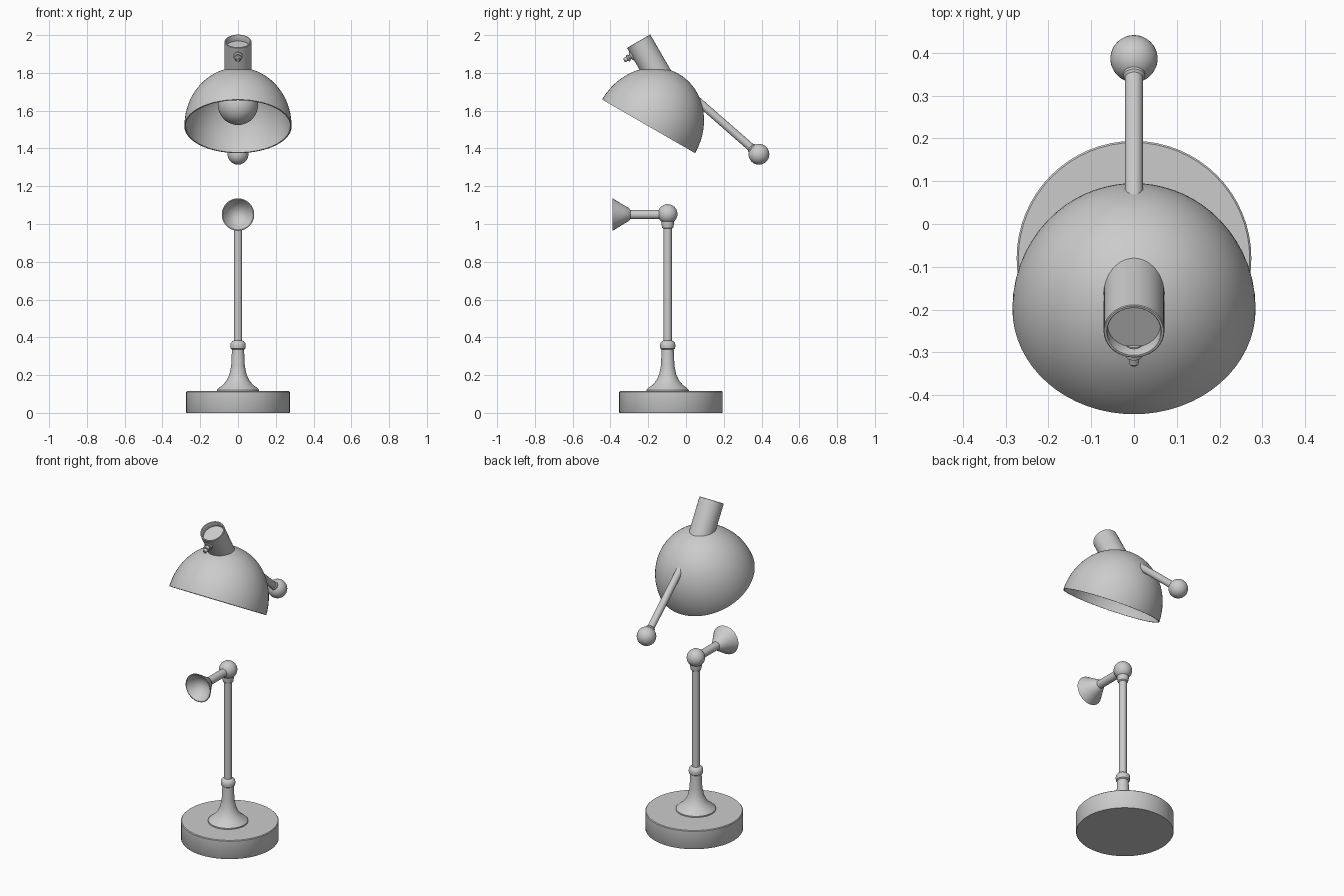
import bpy, bmesh, math
from mathutils import Vector

if "Cube" in bpy.data.objects:
    bpy.data.objects.remove(bpy.data.objects["Cube"])

grey = bpy.data.materials.new("light grey")
grey.diffuse_color = (0.6, 0.6, 0.6, 1)
grey.use_nodes = True
grey.node_tree.nodes["Principled BSDF"].inputs["Base Color"].default_value = grey.diffuse_color


def lathe(name, profile, origin, axis, segs=48):
    """Revolve (radius, distance) points around an axis through origin."""
    rot = Vector((0, 0, 1)).rotation_difference(Vector(axis).normalized())
    bm = bmesh.new()
    rings = []
    for r, h in profile:
        if r < 1e-5:
            rings.append([bm.verts.new((0, 0, h))] * segs)
        else:
            rings.append([bm.verts.new((r * math.cos(2 * math.pi * i / segs),
                                        r * math.sin(2 * math.pi * i / segs), h))
                          for i in range(segs)])
    for a, b in zip(rings, rings[1:]):
        for i in range(segs):
            j = (i + 1) % segs
            corners = list(dict.fromkeys((a[i], a[j], b[j], b[i])))
            if len(corners) > 2:
                bm.faces.new(corners)
    bmesh.ops.recalc_face_normals(bm, faces=bm.faces)
    mesh = bpy.data.meshes.new(name)
    bm.to_mesh(mesh)
    bm.free()
    ob = bpy.data.objects.new(name, mesh)
    bpy.context.collection.objects.link(ob)
    ob.location = origin
    ob.rotation_mode = 'QUATERNION'
    ob.rotation_quaternion = rot
    mesh.materials.append(grey)
    bpy.ops.object.select_all(action='DESELECT')
    ob.select_set(True)
    bpy.context.view_layer.objects.active = ob
    bpy.ops.object.shade_smooth_by_angle(angle=math.radians(35))
    return ob


def arc(r, h, n, start=0.0, end=90.0):
    """Elliptical arc of profile points."""
    angles = [math.radians(start + (end - start) * i / n) for i in range(n + 1)]
    return [(r * math.cos(a), h * math.sin(a)) for a in angles]


def ball(name, r, origin):
    return lathe(name, arc(r, r, 20, -90, 90), origin, (0, 0, 1))


UP = (0, 0, 1)
POST_Y = -0.097

# Round base with a slightly softened rim
lathe("base", [(0, 0), (0.272, 0), (0.274, 0.003), (0.274, 0.111),
               (0.27, 0.115), (0, 0.115)], (0, -0.08, 0), UP, 64)

# Flared foot, collar, post and cup under the joint
lathe("stand", [(0, 0.11), (0.112, 0.11), (0.112, 0.122), (0.102, 0.132),
                (0.08, 0.148), (0.06, 0.172), (0.045, 0.205), (0.036, 0.25),
                (0.032, 0.335), (0.039, 0.34), (0.041, 0.355), (0.039, 0.37),
                (0.03, 0.38), (0.022, 0.383), (0.022, 0.975), (0.029, 0.98),
                (0.033, 1.0), (0.033, 1.02), (0, 1.02)], (0, POST_Y, 0), UP)
ball("post_joint", 0.052, (0, POST_Y, 1.053))

# Horizontal arm ending in an open funnel
lathe("arm_funnel", [(0, 0), (0.024, 0), (0.024, 0.198), (0.034, 0.205),
                     (0.052, 0.236), (0.07, 0.265), (0.086, 0.292), (0.081, 0.293),
                     (0.062, 0.262), (0.04, 0.24), (0.018, 0.23), (0, 0.228)],
      (0, POST_Y, 1.05), (0, -1, 0))

# Tilted thin-walled shade
lathe("shade", arc(0.284, 0.32, 24) + arc(0.277, 0.312, 24, 90, 0) + [(0.284, 0)],
      (0, -0.198, 1.517), (0, 0.5, 0.868), 64)

# Socket tube with a recessed top, leaning forward
tube_top = Vector((0, -0.251, 1.968))
lean = Vector((0, -0.5, 0.866))
lathe("socket_tube", [(0, -0.24), (0.071, -0.24), (0.071, -0.002), (0.069, 0),
                      (0.064, 0), (0.062, -0.003), (0.062, -0.035), (0, -0.035)],
      tube_top, lean)

# Bulb with neck, hanging from the tube
lathe("bulb", arc(0.106, 0.106, 20, -90, 65) +
      [(0.038, 0.11), (0.036, 0.17), (0, 0.17)], tube_top - lean * 0.39, lean)

# Small switch knob on the front of the tube
forward = Vector((0, -0.866, -0.5))
lathe("switch_knob", [(0, -0.01), (0.024, -0.01), (0.024, 0.008), (0.013, 0.01),
                      (0.013, 0.018), (0.019, 0.02), (0.019, 0.028), (0.012, 0.03),
                      (0.012, 0.046), (0.009, 0.05), (0, 0.05)],
      tube_top - lean * 0.05 + forward * 0.068, forward, 24)

# Rod from the shade to its ball end
rod_start = Vector((0, 0.03, 1.68))
rod_end = Vector((0, 0.386, 1.369))
rod = rod_end - rod_start
lathe("shade_rod", [(0, 0), (0.021, 0), (0.021, rod.length - 0.06),
                    (0.026, rod.length - 0.055), (0.026, rod.length), (0, rod.length)],
      rod_start, rod, 32)
ball("rod_ball", 0.055, rod_end)
